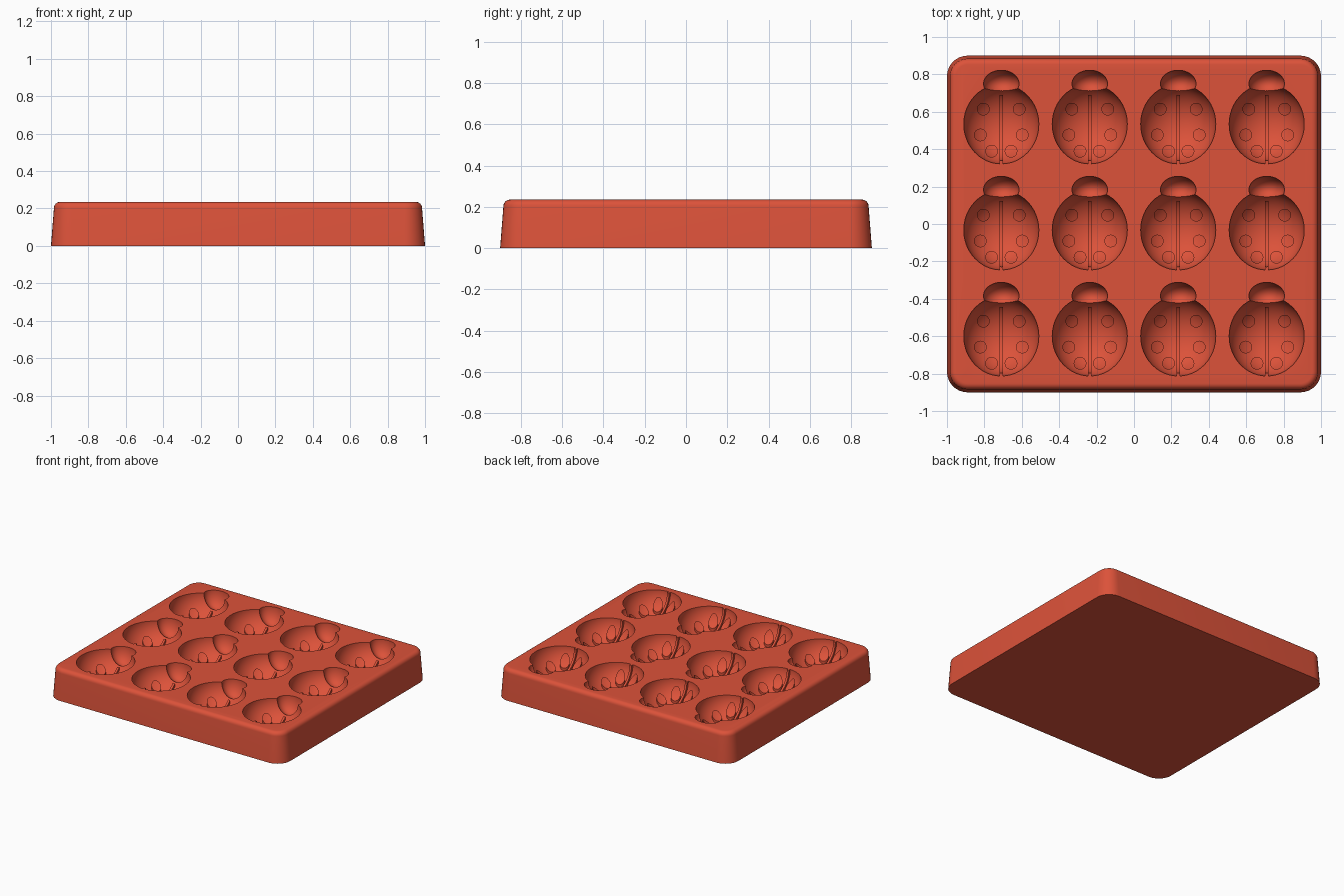
import bpy
import bmesh
from math import sin, cos, pi, radians
from mathutils import Matrix, Vector

default = bpy.data.objects.get("Cube")
if default:
    bpy.data.objects.remove(default, do_unlink=True)

TOP = 0.235
PITCH_X, PITCH_Y = 0.473, 0.567
START = Vector((-1.5 * PITCH_X, -0.6, TOP))

red = bpy.data.materials.new("coral red silicone")
red.use_nodes = True
red.diffuse_color = (0.72, 0.085, 0.042, 1)
red.node_tree.nodes["Principled BSDF"].inputs["Base Color"].default_value = red.diffuse_color


def to_object(name, bm):
    mesh = bpy.data.meshes.new(name)
    bmesh.ops.recalc_face_normals(bm, faces=bm.faces)
    bm.to_mesh(mesh)
    bm.free()
    obj = bpy.data.objects.new(name, mesh)
    bpy.context.collection.objects.link(obj)
    return obj


def ellipsoid(name, center, radii):
    bm = bmesh.new()
    bmesh.ops.create_uvsphere(bm, u_segments=48, v_segments=31, radius=1)
    bm.transform(Matrix.Translation(center) @ Matrix.Diagonal((*radii, 1)))
    return to_object(name, bm)


def apply_boolean(target, tool, operation):
    mod = target.modifiers.new("cut", "BOOLEAN")
    mod.object, mod.operation, mod.solver = tool, operation, "EXACT"
    bpy.context.view_layer.objects.active = target
    bpy.ops.object.modifier_apply(modifier=mod.name)
    bpy.data.objects.remove(tool, do_unlink=True)


def rounded_ring(bm, half_x, half_y, radius, z, steps=8):
    verts = []
    for corner, (sx, sy) in enumerate([(1, 1), (-1, 1), (-1, -1), (1, -1)]):
        for i in range(steps + 1):
            a = (corner + i / steps) * pi / 2
            verts.append(bm.verts.new((sx * (half_x - radius) + radius * cos(a),
                                       sy * (half_y - radius) + radius * sin(a), z)))
    return verts


# Tray block: tapered sides, rounded corners and a soft top edge
bm = bmesh.new()
EDGE = 0.032
levels = [(0, 0)]
for i in range(7):
    a = i / 6 * pi / 2
    levels.append((0.016 + EDGE * (1 - cos(a)), TOP - EDGE + EDGE * sin(a)))
rings = [rounded_ring(bm, 1 - inset, 0.9 - inset, 0.11 - inset, z) for inset, z in levels]
for low, high in zip(rings, rings[1:]):
    for i in range(len(low)):
        j = (i + 1) % len(low)
        bm.faces.new((low[i], low[j], high[j], high[i]))
bm.faces.new(rings[0])
bm.faces.new(rings[-1])
tray = to_object("mould_tray", bm)

# Beetle cutter: shell cavity, with spots and wing line left standing
RADII = Vector((0.201, 0.213, 0.18))
RAISE = Vector((0.017, 0.017, 0.017))
cutter = ellipsoid("beetle_cutter", START, RADII)

bm = bmesh.new()
for x, y in [(0.096, 0.08), (0.112, -0.058), (0.052, -0.145)]:
    for side in (-1, 1):
        bmesh.ops.create_cone(bm, cap_ends=True, segments=24, radius1=0.034, radius2=0.034,
                              depth=0.6, matrix=Matrix.Translation(START + Vector((side * x, y, 0))))
bmesh.ops.create_cube(bm, size=1, matrix=Matrix.Translation(START + Vector((0, -0.03, 0)))
                      @ Matrix.Diagonal((0.017, 0.37, 0.6, 1)))
apply_boolean(cutter, to_object("spot_pillars", bm), "DIFFERENCE")
apply_boolean(cutter, ellipsoid("inner_shell", START, RADII - RAISE), "UNION")

# Head scoop
apply_boolean(cutter, ellipsoid("head_scoop", START + Vector((0, 0.216, 0)),
                                (0.095, 0.072, 0.115)), "UNION")

# Repeat the cavity in a four by three grid
for name, count, step in [("columns", 4, (PITCH_X, 0, 0)), ("rows", 3, (0, PITCH_Y, 0))]:
    mod = cutter.modifiers.new(name, "ARRAY")
    mod.count = count
    mod.use_relative_offset = False
    mod.use_constant_offset = True
    mod.constant_offset_displace = step
    bpy.context.view_layer.objects.active = cutter
    bpy.ops.object.modifier_apply(modifier=mod.name)
apply_boolean(tray, cutter, "DIFFERENCE")

# Finish
tray.data.materials.clear()
tray.data.materials.append(red)
for poly in tray.data.polygons:
    poly.material_index = 0
bpy.ops.object.select_all(action="DESELECT")
tray.select_set(True)
bpy.context.view_layer.objects.active = tray
bpy.ops.object.shade_smooth_by_angle(angle=radians(32))
